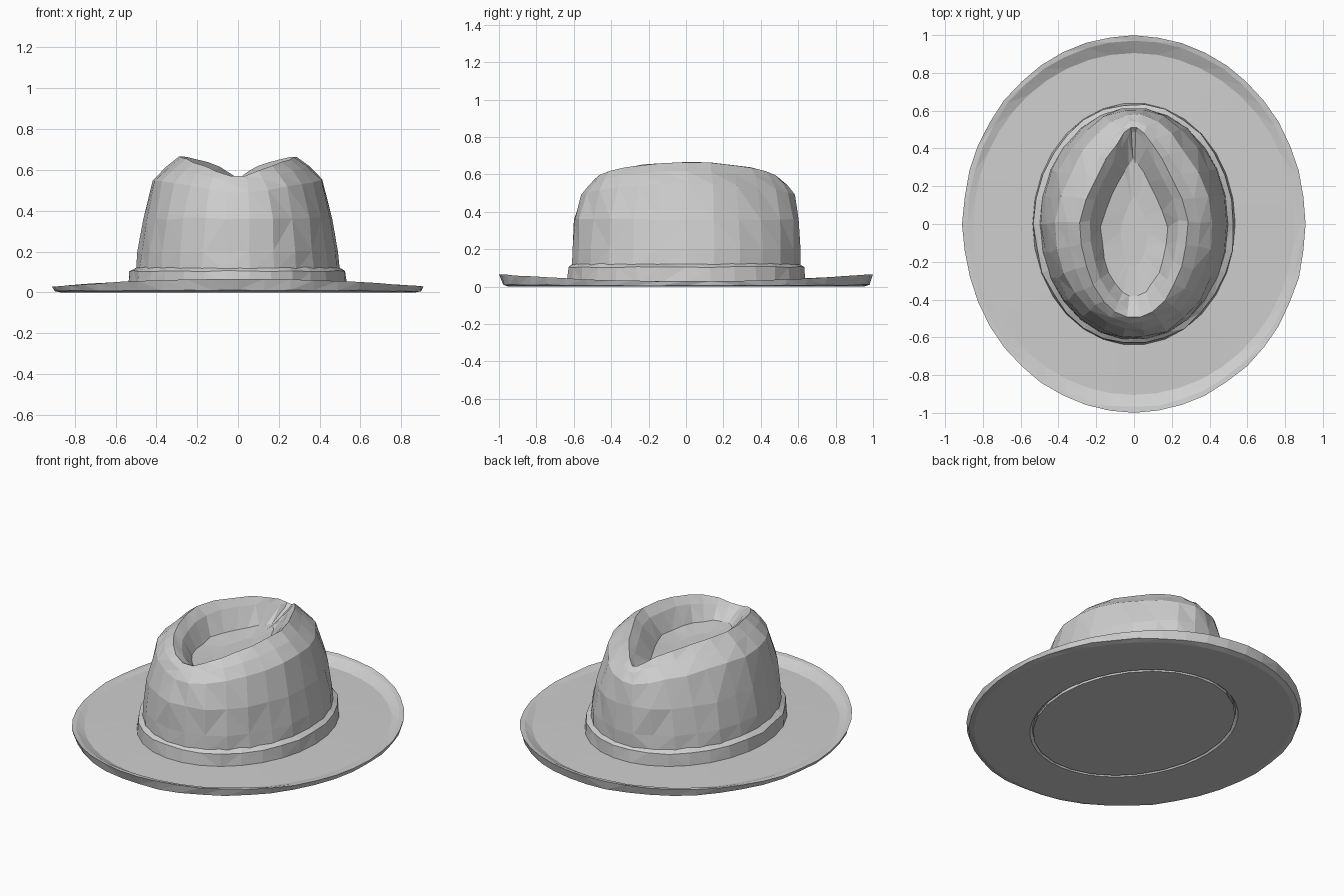
import bpy, bmesh, math, random

random.seed(4)
if "Cube" in bpy.data.objects:
    bpy.data.objects.remove(bpy.data.objects["Cube"], do_unlink=True)

felt = bpy.data.materials.new("grey felt")
felt.use_nodes = True
COLOR = (0.62, 0.62, 0.62, 1)
felt.diffuse_color = COLOR
felt.node_tree.nodes["Principled BSDF"].inputs["Base Color"].default_value = COLOR


def ring(a, b, z, side=0.0, lift=0.0, pinch=0.0, shift=0.0, rough=0.0):
    """Oval cross-section: side/lift raise the sides/ends, pinch narrows the +y end."""
    def point(t):
        c, s = math.cos(t), math.sin(t)
        narrow = 1 - pinch * max(0, s) ** 1.3
        def j():
            return random.uniform(-rough, rough)
        return (a * c * narrow + j(), b * s + shift + j(),
                z + side * abs(c) + lift * s * s + j() * 0.6)
    return point


def loft(name, rings, count, closed=False, cap_start=False, cap_end=False):
    """Skin a stack of ovals with faceted triangles."""
    bm = bmesh.new()
    loops = [[bm.verts.new(p(math.tau * i / count)) for i in range(count)] for p in rings]
    pairs = list(zip(loops, loops[1:]))
    if closed:
        pairs.append((loops[-1], loops[0]))
    for low, high in pairs:
        for i in range(count):
            k = (i + 1) % count
            bm.faces.new((low[i], low[k], high[k], high[i]))
    if cap_start:
        bm.faces.new(loops[0][::-1])
    if cap_end:
        bm.faces.new(loops[-1])
    bmesh.ops.triangulate(bm, faces=bm.faces[:], quad_method='SHORT_EDGE')
    bmesh.ops.recalc_face_normals(bm, faces=bm.faces[:])
    mesh = bpy.data.meshes.new(name)
    bm.to_mesh(mesh)
    bm.free()
    mesh.materials.append(felt)
    obj = bpy.data.objects.new(name, mesh)
    bpy.context.collection.objects.link(obj)
    return obj


# Crown: walls, pinched shoulders, ridge, then the teardrop dent
loft("crown", [
    ring(0.525, 0.632, 0.0),
    ring(0.50, 0.615, 0.10),
    ring(0.488, 0.612, 0.20, rough=0.006),
    ring(0.462, 0.605, 0.36, pinch=0.06, rough=0.008),
    ring(0.415, 0.570, 0.48, side=0.07, pinch=0.22, shift=0.01, rough=0.007),
    ring(0.355, 0.535, 0.53, side=0.085, pinch=0.55, shift=0.01, rough=0.005),
    ring(0.285, 0.505, 0.555, side=0.11, pinch=0.55, shift=0.01, rough=0.004),
    ring(0.235, 0.470, 0.54, side=0.08, pinch=0.65, shift=0.02, rough=0.004),
    ring(0.175, 0.360, 0.50, side=0.01, pinch=0.65, shift=-0.02, rough=0.005),
    ring(0.070, 0.180, 0.49, pinch=0.5, shift=-0.04),
], 26, cap_start=True, cap_end=True)

# Band around the foot of the crown
loft("hat_band", [
    ring(0.515, 0.625, 0.02),
    ring(0.537, 0.642, 0.02),
    ring(0.528, 0.636, 0.105, rough=0.006),
    ring(0.490, 0.604, 0.125, rough=0.003),
], 30, closed=True)

# Brim: flat plate with an upturned lip, higher at the front and back
loft("brim", [
    ring(0.542, 0.648, 0.0),
    ring(0.870, 0.950, 0.0),
    ring(0.900, 0.982, 0.006, lift=0.004, rough=0.004),
    ring(0.908, 0.997, 0.028, lift=0.038, rough=0.003),
    ring(0.885, 0.970, 0.028, lift=0.034, rough=0.004),
    ring(0.850, 0.905, 0.024),
    ring(0.520, 0.628, 0.030),
], 44, closed=True)
